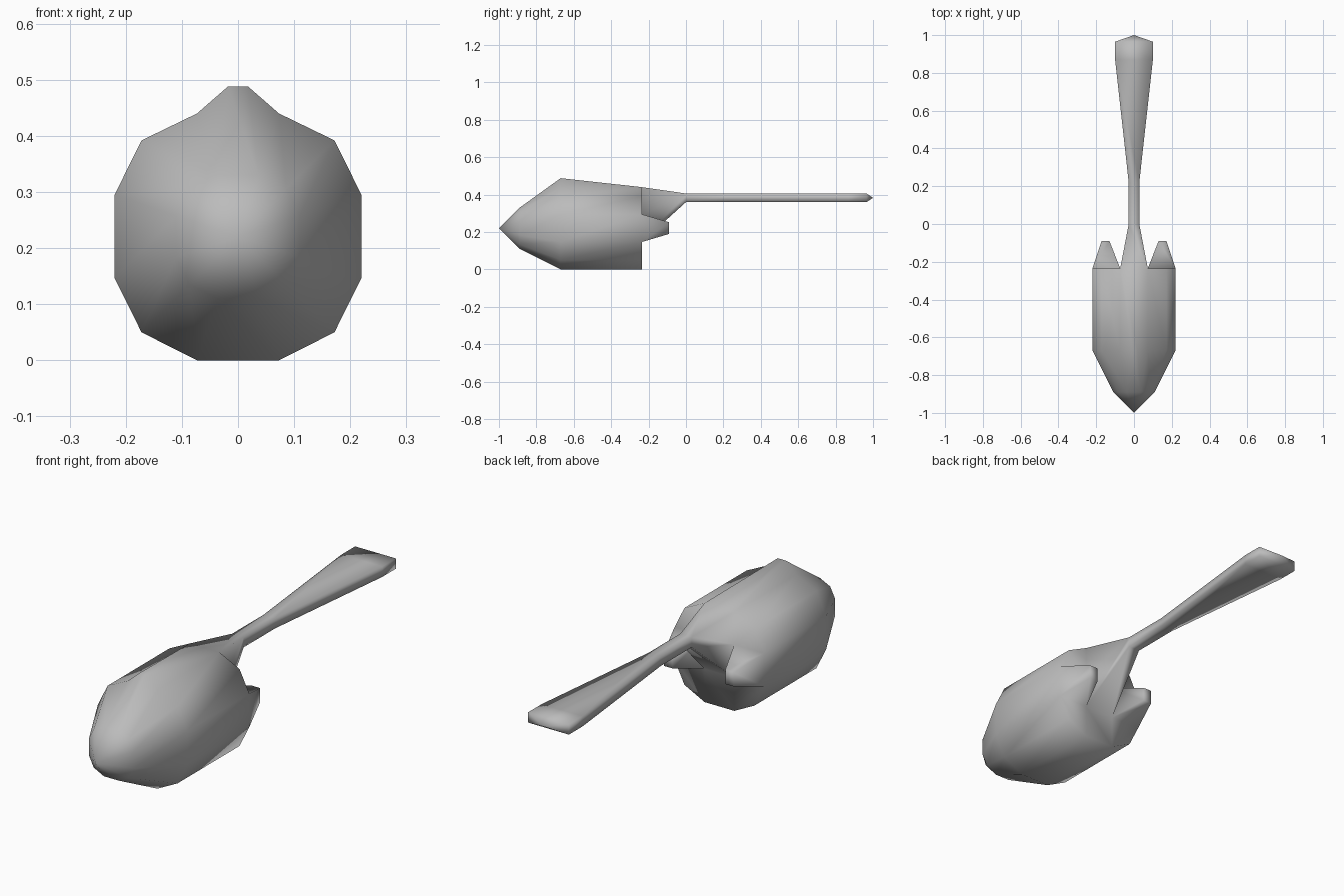
import bpy
import bmesh

cube = bpy.data.objects.get("Cube")
if cube:
    bpy.data.objects.remove(cube, do_unlink=True)

grey = bpy.data.materials.new("hull_grey")
grey.use_nodes = True
colour = (0.5, 0.5, 0.5, 1)
grey.diffuse_color = colour
grey.node_tree.nodes["Principled BSDF"].inputs["Base Color"].default_value = colour

bm = bmesh.new()
points = {}


def face(*coords):
    """Add a face, sharing corners with its neighbours and dropping repeats."""
    corners = []
    for co in coords:
        key = tuple(round(c, 4) + 0.0 for c in co)
        if key not in points:
            points[key] = bm.verts.new(key)
        if points[key] not in corners:
            corners.append(points[key])
    if len(corners) > 2:
        bm.faces.new(corners)


def ring(y, half):
    """Closed symmetric section from its +x half, listed bottom to top."""
    return [(x, y, z) for x, z in half] + [(-x, y, z) for x, z in reversed(half)]


def loft(rings):
    for a, b in zip(rings, rings[1:]):
        for i in range(len(a)):
            j = (i + 1) % len(a)
            face(a[i], a[j], b[j], b[i])


# Fuselage: pointed nose, ridged shoulder, straight sides
IN, MID, OUT = 0.073, 0.172, 0.22
LOW, HIGH, TOP = 0.147, 0.295, 0.44
NOSE, SHOULDER, REAR = -0.89, -0.67, -0.235
section = [(IN, 0), (MID, 0.05), (OUT, LOW), (OUT, HIGH), (MID, 0.392), (IN, TOP)]
nose = [(x * 0.5, 0.22 + (z - 0.22) * 0.5) for x, z in section]
loft([ring(-1, [(0, 0.22)] * 7),
      ring(NOSE, nose + nose[-1:]),
      ring(SHOULDER, section + [(0.018, 0.488)]),
      ring(REAR, section + section[-1:])])

# Tail boom: deep root narrowing to a stalk, then flaring into a flat paddle
def boom_ring(y, x):
    return ring(y, [(x, 0.36), (x, 0.406), (x, 0.406)])


loft([ring(REAR, [(IN, LOW), (IN, HIGH), (IN, TOP)]),
      boom_ring(0, 0.028), boom_ring(0.22, 0.028),
      boom_ring(0.87, 0.1), boom_ring(0.965, 0.1),
      ring(1, [(0, 0.383)] * 3)])

# Rear wall and tapered exhausts
face((-IN, REAR, 0), (IN, REAR, 0), (IN, REAR, LOW), (-IN, REAR, LOW))
for s in (1, -1):
    face((s * IN, REAR, 0), (s * MID, REAR, 0.05), (s * OUT, REAR, LOW), (s * IN, REAR, LOW))
    face((s * IN, REAR, HIGH), (s * OUT, REAR, HIGH), (s * MID, REAR, 0.392), (s * IN, REAR, TOP))
    base = [(s * x, REAR, z) for x, z in ((IN, LOW), (OUT, LOW), (OUT, HIGH), (IN, HIGH))]
    tip = [(s * x, -0.09, z) for x, z in ((0.13, 0.19), (0.172, 0.19), (0.172, 0.252), (0.13, 0.252))]
    loft([base, tip])
    face(*tip)

bmesh.ops.recalc_face_normals(bm, faces=bm.faces[:])
for f in bm.faces:
    f.smooth = True
mesh = bpy.data.meshes.new("fuselage_with_tail_boom")
bm.to_mesh(mesh)
bm.free()
mesh.materials.append(grey)
body = bpy.data.objects.new("fuselage_with_tail_boom", mesh)
bpy.context.collection.objects.link(body)
